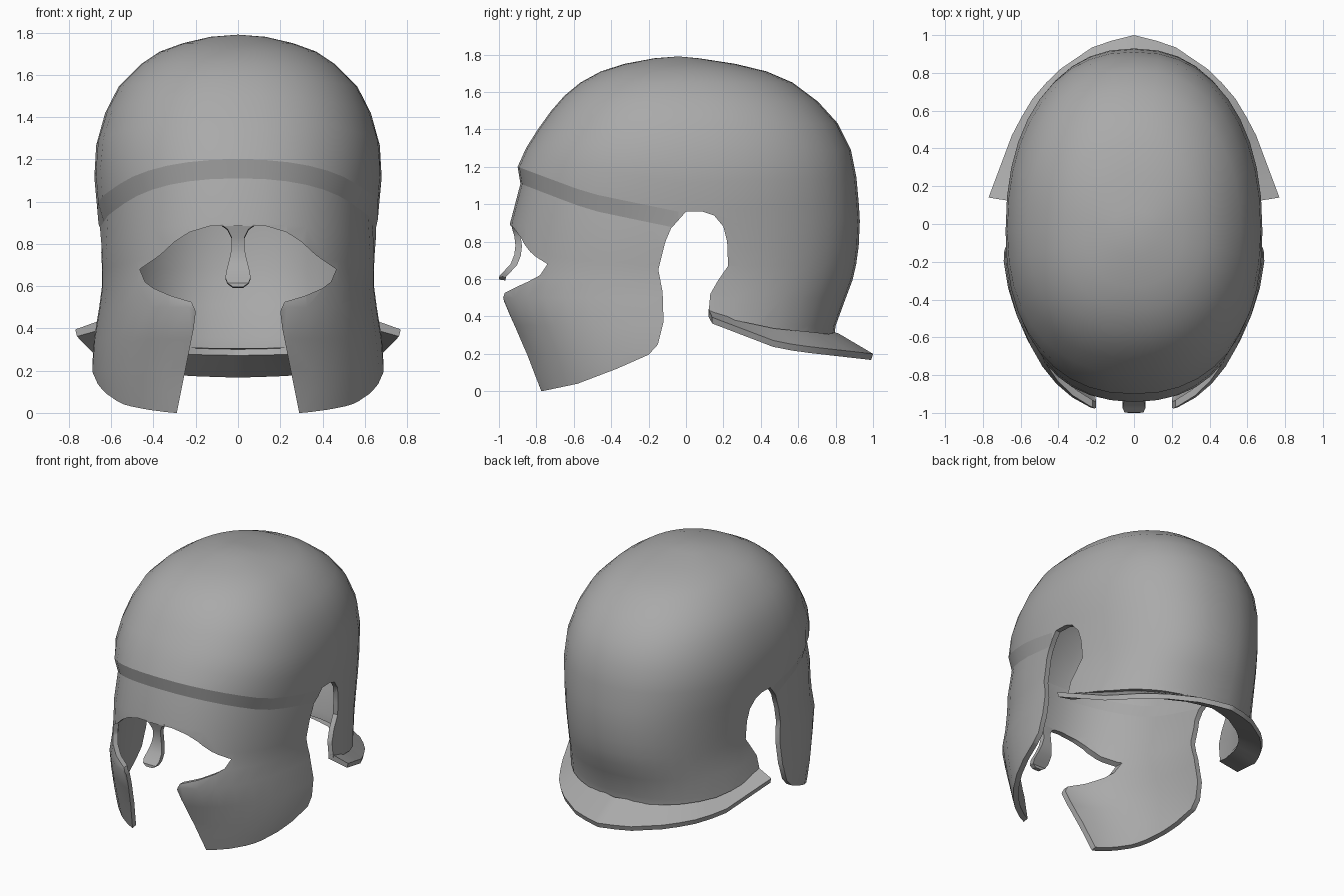
import bpy, bmesh, math

if "Cube" in bpy.data.objects:
    bpy.data.objects.remove(bpy.data.objects["Cube"])

# height, half width, front y, back y of the bowl
PROFILE = [(-.03, .68, -.82, .77), (.1, .692, -.86, .77), (.2, .697, -.89, .78),
           (.35, .685, -.95, .80), (.5, .66, -1.013, .855), (.62, .645, -.99, .90),
           (.75, .65, -.96, .922), (.9, .66, -.94, .93), (1.11, .68, -.91, .918),
           (1.2, .68, -.9, .90), (1.3, .667, -.855, .88), (1.4, .637, -.792, .835),
           (1.5, .595, -.72, .76), (1.58, .54, -.65, .67), (1.65, .46, -.565, .57),
           (1.71, .37, -.455, .43), (1.75, .26, -.33, .265), (1.78, .13, -.17, .07)]
Y0, SIDES = -.04, 40


def grey(name, v):
    m = bpy.data.materials.new(name)
    m.diffuse_color = (v, v, v, 1)
    m.use_nodes = True
    m.node_tree.nodes["Principled BSDF"].inputs["Base Color"].default_value = m.diffuse_color
    return m


METAL, BAND = grey('metal', .4), grey('brow_band', .4)


def interp(table, t):
    """Linear lookup in rows whose first entry is the key."""
    if t <= table[0][0]:
        return table[0][1:]
    for a, b in zip(table, table[1:]):
        if t <= b[0]:
            f = (t - a[0]) / (b[0] - a[0])
            return [p + (q - p) * f for p, q in zip(a[1:], b[1:])]
    return table[-1][1:]


def power(v, e):
    return math.copysign(abs(v) ** e, v)


def finish(name, bm):
    bmesh.ops.recalc_face_normals(bm, faces=bm.faces)
    me = bpy.data.meshes.new(name)
    bm.to_mesh(me)
    bm.free()
    me.materials.append(METAL)
    ob = bpy.data.objects.new(name, me)
    bpy.context.collection.objects.link(ob)
    return ob


def activate(ob):
    bpy.ops.object.select_all(action='DESELECT')
    ob.select_set(True)
    bpy.context.view_layer.objects.active = ob


def smooth(ob, angle=32):
    activate(ob)
    bpy.ops.object.shade_smooth_by_angle(angle=math.radians(angle))


def loft(name, rings):
    """Closed loops of equal length joined and capped at both ends."""
    bm = bmesh.new()
    vs = [[bm.verts.new(p) for p in r] for r in rings]
    n = len(vs[0])
    for a, b in zip(vs, vs[1:]):
        for i in range(n):
            bm.faces.new((a[i], a[(i + 1) % n], b[(i + 1) % n], b[i]))
    bm.faces.new(vs[0])
    bm.faces.new(vs[-1])
    return finish(name, bm)


def cut(ob, cutter):
    cutter.hide_render = True
    m = ob.modifiers.new('cut', 'BOOLEAN')
    m.operation, m.solver, m.object = 'DIFFERENCE', 'EXACT', cutter
    activate(ob)
    bpy.ops.object.modifier_apply(modifier=m.name)
    bpy.data.objects.remove(cutter)


# Bowl with brow step, as a full skin down to the ground
bm = bmesh.new()
rows = []
for t, *_ in PROFILE:
    row = []
    for i in range(SIDES):
        th = 2 * math.pi * i / SIDES
        c, s = power(math.cos(th), .89), power(math.sin(th), .89)
        # the brow line sinks from the centre towards the ears
        drop = interp([(-1, 0), (-.55, -.14), (0, -.24), (1, -.2)], s)[0]
        w = interp([(.55, 0), (1.11, 1), (1.2, 1), (1.65, 0)], t)[0]
        z = t + drop * w
        a, yf, yb = interp(PROFILE, z)
        inset = (.017 - .008 * s) if t == 1.11 and s < -.01 else 0
        y = Y0 + s * ((Y0 - yf - inset) if s < 0 else (yb - Y0))
        row.append(bm.verts.new(((a - inset) * c, y, z)))
    rows.append(row)
for k, (a, b) in enumerate(zip(rows, rows[1:])):
    for i in range(SIDES):
        j = (i + 1) % SIDES
        f = bm.faces.new((a[i], a[j], b[j], b[i]))
        # front half of the step row is the brow band
        f.material_index = int(PROFILE[k][0] == 1.11 and i >= SIDES // 2)
top = bm.verts.new((0, Y0, 1.79))
for i in range(SIDES):
    bm.faces.new((rows[-1][i], rows[-1][(i + 1) % SIDES], top))
bowl = finish('helmet_bowl', bm)
bowl.data.materials.append(BAND)
m = bowl.modifiers.new('wall', 'SOLIDIFY')
m.thickness, m.offset = .036, -1
activate(bowl)
bpy.ops.object.modifier_apply(modifier=m.name)

# Ear opening, cheek lower edge and neck edge, cut sideways
side = [(-1.3, 0), (-.77, 0), (-.58, .04), (-.37, .12), (-.2, .195), (-.15, .25),
        (-.12, .37), (-.125, .53), (-.148, .65), (-.11, .8), (-.08, .87), (0, .96),
        (.09, .96), (.15, .94), (.2, .88), (.22, .8), (.225, .67), (.17, .59),
        (.13, .52), (.12, .41), (.47, .335), (.85, .295), (1.3, .28), (1.3, -.3), (-1.3, -.3)]
cut(bowl, loft('side_cutter', [[(x, y, z) for y, z in side] for x in (-1.2, 1.2)]))

# Eye and mouth opening, cut from the front
half = [(.07, .885), (.13, .885), (.23, .855), (.3, .81), (.37, .745), (.465, .68),
        (.44, .62), (.4, .59), (.32, .555), (.22, .525), (.2, .48), (.21, .4), (.29, 0), (.34, -.2)]
face = half + [(-x, z) for x, z in reversed(half)]
cut(bowl, loft('face_cutter', [[(x, y, z) for x, z in face] for y in (-1.4, -.3)]))
smooth(bowl)

# Crisp borders along the brow band
bm = bmesh.new()
bm.from_mesh(bowl.data)
for e in bm.edges:
    if len({f.material_index for f in e.link_faces}) > 1:
        e.smooth = False
bm.to_mesh(bowl.data)
bm.free()

# Nose guard: y is its front, h its half width
nose = [(.895, -.936, .085), (.87, -.93, .05), (.83, -.918, .03), (.78, -.912, .03),
        (.73, -.918, .04), (.68, -.938, .053), (.64, -.975, .06), (.615, -.998, .05),
        (.597, -1.0, .025)]
smooth(loft('nose_guard', [[(-h, y, z), (h, y, z), (h, y + .035, z - .005), (-h, y + .035, z - .005)]
                           for z, y, h in nose]))

# Flared neck guard swept around the back
rings = []
N = 24
for i in range(N + 1):
    th = math.pi * i / N
    c, s = math.cos(th), math.sin(th)
    yi, yo = .12 + .69 * s, .14 + .86 * s
    xi = .645 * power(c, .95)
    xo = math.copysign(interp([(.14, .77), (.5, .635), (.66, .54), (.8, .42), (.95, .2), (1, 0)], yo)[0], c)
    xi = math.copysign(min(abs(xi), abs(xo) * .86), c)
    zi = interp([(.12, .44), (.38, .375), (.69, .32), (.84, .31)], yi)[0]
    zo = interp([(.14, .395), (.47, .27), (.6, .245), (1, .2)], yo)[0]
    rings.append([(xi, yi, zi), (xo, yo, zo), (xo * .99, yo - .01 * s, zo - .033),
                  (xi * .97, yi - .02 * s, zi - .04)])
smooth(loft('neck_guard', rings))
